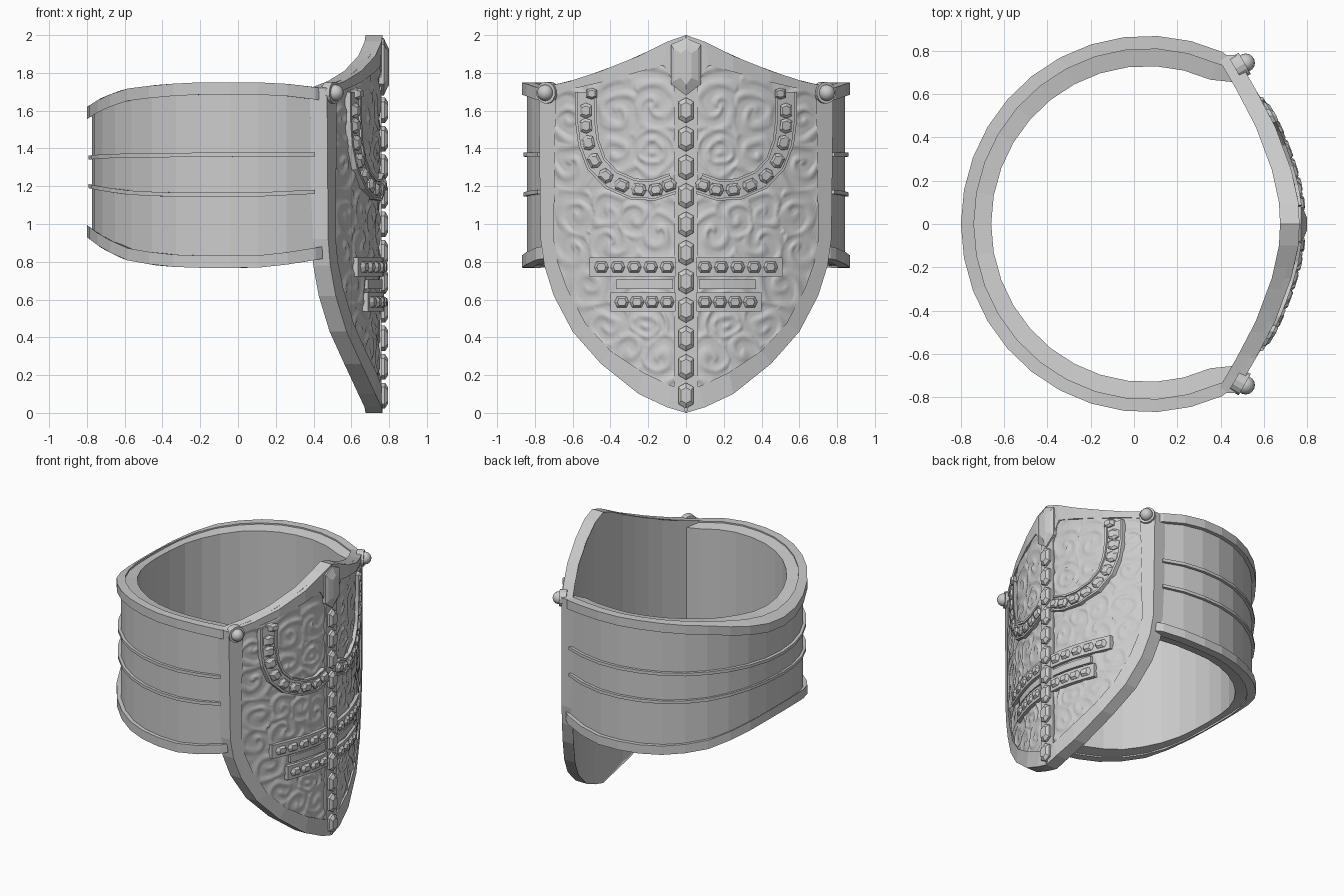
import bpy, bmesh, math
from mathutils import Vector, noise

if "Cube" in bpy.data.objects:
    bpy.data.objects.remove(bpy.data.objects["Cube"])


def lerp(pts, v):
    """Piecewise-linear lookup in a list of (position, value)."""
    for (a, p), (b, q) in zip(pts, pts[1:]):
        if v <= b:
            return p + (q - p) * max(0, v - a) / (b - a)
    return pts[-1][1]


def face_x(y):
    """Depth of the curved shield front at a given y."""
    return lerp([(0, .765), (.1, .76), (.2, .742), (.3, .712), (.4, .675), (.5, .63),
                 (.6, .575), (.73, .50), (.8, .46)], abs(y))


def make(name, verts, faces, mirror=False, smooth=False):
    bm = bmesh.new()
    vs = [bm.verts.new(v) for v in verts]
    for f in faces:
        bm.faces.new([vs[i] for i in f])
    bmesh.ops.recalc_face_normals(bm, faces=bm.faces)
    me = bpy.data.meshes.new(name)
    bm.to_mesh(me)
    bm.free()
    ob = bpy.data.objects.new(name, me)
    bpy.context.collection.objects.link(ob)
    if smooth:
        for p in me.polygons:
            p.use_smooth = True
    if mirror:
        m = ob.modifiers.new("Mirror", 'MIRROR')
        m.use_axis = (False, True, False)
        m.use_mirror_merge = False
    return ob


def loft(name, rings, mirror=False):
    """Skin closed sections, capped at both ends."""
    n = len(rings[0])
    faces = [(i * n + j, i * n + (j + 1) % n, (i + 1) * n + (j + 1) % n, (i + 1) * n + j)
             for i in range(len(rings) - 1) for j in range(n)]
    last = (len(rings) - 1) * n
    faces += [tuple(range(n)), tuple(range(last, last + n))]
    return make(name, [v for r in rings for v in r], faces, mirror)


def ribbon(name, path, width, lo, hi, shift=0, mirror=True):
    """Flat strap laid on the shield along a (y, z) path."""
    rings = []
    for i, p in enumerate(path):
        t = (Vector(path[min(i + 1, len(path) - 1)]) - Vector(path[max(i - 1, 0)])).normalized()
        nrm = Vector((-t.y, t.x))
        a = Vector(p) + nrm * (shift + width / 2)
        b = Vector(p) + nrm * (shift - width / 2)
        rings.append([(face_x(q.x) + h, q.x, q.y) for q, h in ((a, lo), (a, hi), (b, hi), (b, lo))])
    return loft(name, rings, mirror)


HEX = [(0, .5), (.5, .33), (.5, -.33), (0, -.5), (-.5, -.33), (-.5, .33)]


def gem(name, y, z, w, h, rise, ang=0, mirror=True):
    """Faceted hexagonal stud; its long axis is turned by ang."""
    rings = []
    for s, lift in ((1, -.03), (1, rise * .45), (.62, rise)):
        ring = []
        for u, v in HEX:
            u, v = u * w * s, v * h * s
            py = y + u * math.cos(ang) - v * math.sin(ang)
            ring.append((face_x(py) + lift, py, z + u * math.sin(ang) + v * math.cos(ang)))
        rings.append(ring)
    return loft(name, rings, mirror)


# Arm band: plain wall, thick lips, two thin raised hoops
TOP = [(-.8, 1.62), (-.72, 1.67), (-.6, 1.715), (-.4, 1.74), (-.2, 1.75), (.1, 1.75), (.3, 1.74), (.47, 1.715)]
BOT = [(-.8, .93), (-.72, .87), (-.6, .81), (-.4, .775), (-.2, .768), (.1, .768), (.3, .79), (.47, .82)]


def hoop(name, t, z0, z1, out, inn, t2=None, slope=0, ends=True):
    t2 = t if t2 is None else t2
    rings = []
    stations = [math.radians(66 + 228 * i / 22) for i in range(23)]
    for i in ([-1] if ends else []) + list(range(23)) + ([23] if ends else []):
        ring = []
        for off, zt, dz in ((out, t, z0), (out, t2, z1), (inn, t2, z1 - slope), (inn, t, z0 + slope * (t2 != t))):
            if i in (-1, 23):
                x, y = .445 + off * .3, (.765 - off * .8) * (1 if i < 0 else -1)
            else:
                a = stations[i]
                x, y = .06 + (.86 - off) * math.cos(a), (.87 - off) * math.sin(a)
            lo, hi = lerp(BOT, x), lerp(TOP, x)
            ring.append((x, y, lo + (hi - lo) * zt + dz))
        rings.append(ring)
    loft(name, rings)


hoop("band_wall", 0, .004, -.004, .028, .14, t2=1, slope=.02)
hoop("band_top_lip", 1, -.065, 0, 0, .06)
hoop("band_bottom_lip", 0, 0, .065, 0, .06)
hoop("band_upper_hoop", .61, -.011, .011, .008, .05, ends=False)
hoop("band_lower_hoop", .395, -.011, .011, .008, .05, ends=False)

# Shield outline and panel outline, half of each, matched point for point
OUTER = [(0, 2.0), (.1, 1.965), (.25, 1.89), (.45, 1.81), (.62, 1.755), (.78, 1.72), (.775, 1.3),
         (.77, .92), (.75, .78), (.70, .62), (.6, .43), (.45, .26), (.25, .1), (.1, .03), (0, 0)]
INNER = [(.06, 1.74), (.12, 1.84), (.25, 1.805), (.45, 1.75), (.6, 1.715), (.69, 1.69), (.695, 1.3),
         (.70, .92), (.68, .80), (.63, .66), (.53, .47), (.40, .33), (.23, .215), (.07, .14), (.05, .135)]

# Shield back plate
top, bot = OUTER[:6], OUTER[:7:-1] + [(.77, .92)]
ys = sorted({s * y for y in (0, .1, .2, .3, .4, .5, .6, .7, .75, .77) for s in (1, -1)})
loft("shield_plate", [[(face_x(y) + d, y, z) for d, z in
                       ((-.03, lerp(top, abs(y))), (-.03, lerp(bot, abs(y))),
                        (-.088, lerp(bot, abs(y))), (-.088, lerp(top, abs(y))))] for y in ys])

# Raised shield border
loft("shield_border", [[(face_x(o[0]), *o), (face_x(i[0]), *i),
                        (face_x(i[0]) - .04, *i), (face_x(o[0]) - .09, *o)]
                       for o, i in zip(OUTER, INNER)], mirror=True)

# Embossed scrollwork panels: (y, z, spiral arms) of each motif
MOTIFS = [(.18, 1.38, 0), (.16, 1.62, 2), (.36, 1.58, -1), (.37, 1.38, 1), (.62, 1.55, 1), (.62, 1.32, -1),
          (.27, 1.03, 1), (.42, 1.06, -1), (.14, .95, -1), (.58, 1.05, 1), (.6, .86, -1), (.22, .46, 0),
          (.42, .46, 1), (.13, .3, -1), (.3, .33, 1), (.52, .66, 1), (.4, .9, 2)]


def relief(y, z):
    wy = y + .025 * noise.noise((y * 9, z * 9, 1))
    wz = z + .025 * noise.noise((y * 9, z * 9, 7))
    d, my, mz, k = min((math.hypot(wy - a, wz - b), a, b, c) for a, b, c in MOTIFS)
    phi = math.atan2(wz - mz, wy - my)
    if k:
        h = math.cos(d * 2 * math.pi / .085 + k * phi)
    else:
        h = math.cos(d * 2 * math.pi / .06) * (1 - .4 * math.cos(6 * phi))
    h = max(-.4, h) * (.6 + .5 * noise.noise((y * 14, z * 14, 3)))
    return -.013 + .010 * h


NY, NZ = 80, 150
ptop = [(.05, 1.74)] + INNER[:6]
pbot = INNER[:6:-1]
verts = []
for i in range(NY + 1):
    y = .05 + .65 * i / NY
    lo, hi = lerp(pbot, y), lerp(ptop, y)
    for j in range(NZ + 1):
        z = lo + (hi - lo) * j / NZ
        verts.append((face_x(y) + relief(y, z), y, z))
w = NZ + 1
make("embossed_panel", verts, [(i * w + j, (i + 1) * w + j, (i + 1) * w + j + 1, i * w + j + 1)
                               for i in range(NY) for j in range(NZ)], mirror=True, smooth=True)

# Central spine with its row of studs and the large crest stud
ribbon("spine_strip", [(0, .05), (0, 1.93)], .125, -.04, -.001, mirror=False)
for i in range(11):
    gem("spine_stud", 0, .092 + .151 * i, .082, .135, .03, mirror=False)
crest = [(0, 1.985), (.08, 1.95), (.08, 1.74), (0, 1.68), (-.08, 1.74), (-.08, 1.95)]
loft("crest_stud", [[(x, y * s, 1.83 + (z - 1.83) * s) for y, z in crest]
                    for x, s in ((.72, 1), (.772, 1), (.785, .8))] + [[(.8, y * .35, 1.83 + (z - 1.83) * .62) for y, z in crest]])

# Curved jewelled straps
CHAIN = [(.53, 1.70), (.53, 1.55), (.515, 1.43), (.475, 1.32), (.395, 1.235), (.28, 1.185), (.17, 1.18), (.07, 1.215)]
ribbon("curved_strap", CHAIN, .10, -.03, .004)
for s in (-1, 1):
    ribbon("strap_rail", CHAIN, .014, -.03, .014, shift=s * .05)
STUDS = [(.53, 1.60), (.53, 1.52), (.517, 1.43), (.485, 1.335), (.425, 1.255), (.34, 1.205), (.25, 1.182), (.16, 1.182), (.09, 1.205)]
for i, (y, z) in enumerate(STUDS):
    a, b = STUDS[max(i - 1, 0)], STUDS[min(i + 1, 8)]
    gem("strap_stud", y, z, .062, .082, .026, math.atan2(b[1] - a[1], b[0] - a[0]) - math.pi / 2)
gem("strap_end_stud", .50, 1.69, .06, .06, .028)

# Straight jewelled bars and the plain bar between them
for z, y1, n, step in ((.772, .51, 5, .087), (.587, .40, 4, .08)):
    ribbon("jewel_bar", [(.055 + (y1 - .055) * i / 5, z) for i in range(6)], .10, -.03, .012)
    for i in range(n):
        gem("bar_stud", .10 + step * i, z, .058, .076, .03, math.pi / 2)
ribbon("plain_bar", [(.07 + .06 * i, .68) for i in range(6)], .05, -.03, .003)

# Corner rivets
for s in (1, -1):
    axis = Vector((.87, .5 * s, 0)).normalized()
    c = Vector((.49, .73 * s, 1.695))
    bpy.ops.mesh.primitive_cylinder_add(vertices=14, radius=.058, depth=.05, location=c,
                                        rotation=axis.to_track_quat('Z', 'Y').to_euler())
    bpy.context.object.name = "rivet_collar"
    bpy.ops.mesh.primitive_uv_sphere_add(segments=16, ring_count=10, radius=.043, location=c + axis * .03)
    bpy.context.object.name = "rivet_head"
    bpy.ops.object.shade_smooth_by_angle()
